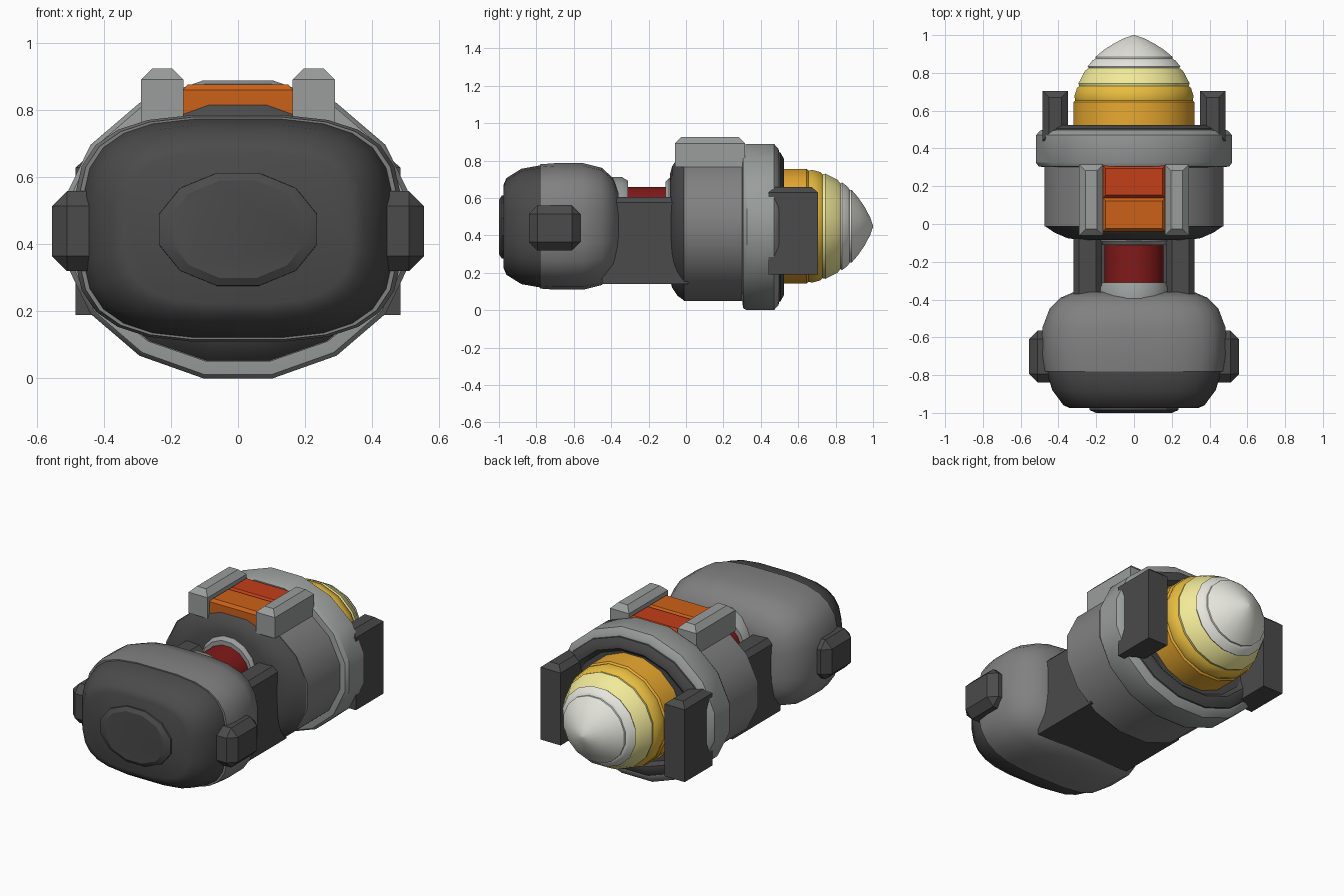
import bpy, bmesh, math

if "Cube" in bpy.data.objects:
    bpy.data.objects.remove(bpy.data.objects["Cube"])

CZ = 0.445  # height of the long axis


def material(name, rgb):
    m = bpy.data.materials.new(name)
    m.diffuse_color = (*rgb, 1)
    m.use_nodes = True
    m.node_tree.nodes["Principled BSDF"].inputs["Base Color"].default_value = m.diffuse_color
    return m


DARK = material("dark_grey", (0.07, 0.07, 0.07))
MID = material("mid_grey", (0.22, 0.22, 0.22))
LIGHT = material("light_grey", (0.32, 0.34, 0.33))
RED = material("deep_red", (0.22, 0.01, 0.01))
ORANGE = material("orange", (0.6, 0.12, 0.01))
RED_ORANGE = material("red_orange", (0.55, 0.05, 0.01))
AMBER = material("amber", (0.82, 0.40, 0.03))
GOLD = material("gold", (0.80, 0.50, 0.05))
PALE = material("pale_yellow", (0.88, 0.82, 0.32))
WHITE = material("warm_white", (0.80, 0.80, 0.74))


def finish(name, bm, mat, smooth=None):
    bmesh.ops.recalc_face_normals(bm, faces=bm.faces)
    me = bpy.data.meshes.new(name)
    bm.to_mesh(me)
    bm.free()
    ob = bpy.data.objects.new(name, me)
    bpy.context.collection.objects.link(ob)
    me.materials.append(mat)
    if smooth:
        bpy.ops.object.select_all(action='DESELECT')
        ob.select_set(True)
        bpy.context.view_layer.objects.active = ob
        bpy.ops.object.shade_smooth_by_angle(angle=math.radians(smooth))
    return ob


def loft(name, stations, mat, n=16, power=2, cz=CZ, smooth=35):
    """Skin (super)elliptic sections (y, rx, rz) along y; flats face the axes."""
    bm = bmesh.new()
    rings = []
    for y, rx, rz in stations:
        ring = []
        for i in range(n):
            a = 2 * math.pi * (i + 0.5) / n
            c, s = math.cos(a), math.sin(a)
            x = math.copysign(abs(c) ** (2 / power), c) * rx
            z = math.copysign(abs(s) ** (2 / power), s) * rz
            ring.append(bm.verts.new((x, y, cz + z)))
        rings.append(ring)
    for a, b in zip(rings, rings[1:]):
        for i in range(n):
            j = (i + 1) % n
            bm.faces.new((a[i], a[j], b[j], b[i]))
    bm.faces.new(rings[0])
    bm.faces.new(rings[-1])
    return finish(name, bm, mat, smooth)


def block(name, x, y, z, mat, chamfer=0.0, drop=0.0, mirror=False):
    """Box with a chamfered top: inset by chamfer over a height of drop."""
    bm = bmesh.new()
    levels = [(z[0], 0), (z[1] - drop, 0)] + ([(z[1], chamfer)] if drop else [])
    rings = []
    for h, c in levels:
        rings.append([bm.verts.new(p) for p in (
            (x[0] + c, y[0] + c, h), (x[1] - c, y[0] + c, h),
            (x[1] - c, y[1] - c, h), (x[0] + c, y[1] - c, h))])
    for a, b in zip(rings, rings[1:]):
        for i in range(4):
            j = (i + 1) % 4
            bm.faces.new((a[i], a[j], b[j], b[i]))
    bm.faces.new(rings[0])
    bm.faces.new(rings[-1])
    ob = finish(name, bm, mat)
    if mirror:
        ob.modifiers.new("mirror", 'MIRROR')
    return ob


# Front housing: dark cap, grey shell and end disc
loft("front_cap", [(-0.975, 0.34, 0.225), (-0.96, 0.375, 0.26), (-0.88, 0.435, 0.31),
                   (-0.78, 0.465, 0.328), (-0.76, 0.465, 0.328)],
     DARK, 24, 3.2, 0.448)
loft("front_shell", [(-0.78, 0.478, 0.334), (-0.70, 0.49, 0.34), (-0.55, 0.488, 0.34),
                     (-0.45, 0.45, 0.315), (-0.39, 0.39, 0.26), (-0.36, 0.32, 0.18)],
     MID, 24, 3.2, 0.448)
loft("front_disc", [(-0.96, 0.246, 0.175), (-0.985, 0.244, 0.174), (-1.0, 0.208, 0.151)],
     DARK, 12, smooth=25)

# Side knobs on the housing
knob = block("side_knob", (0.40, 0.555), (-0.84, -0.565), (0.32, 0.56), DARK, mirror=True)
bev = knob.modifiers.new("bevel", 'BEVEL')
bev.width, bev.segments = 0.045, 1

# Neck: red core with two collars, side rails and bottom plate
loft("neck_core", [(-0.40, 0.158, 0.158), (-0.05, 0.158, 0.158)], RED, cz=0.505)
loft("neck_collar_front", [(-0.40, 0.195, 0.205), (-0.34, 0.195, 0.205),
                           (-0.31, 0.18, 0.185)], LIGHT, cz=0.51)
loft("neck_collar_rear", [(-0.11, 0.175, 0.18), (-0.09, 0.19, 0.20),
                          (-0.05, 0.19, 0.20)], LIGHT, cz=0.51)
block("neck_rail", (0.17, 0.32), (-0.42, -0.04), (0.27, 0.605), DARK, 0.03, 0.03, True)
block("bottom_plate", (-0.32, 0.32), (-0.45, 0.01), (0.14, 0.30), DARK, 0.015, 0.015)

# Main barrel and its thick ring
loft("barrel_front", [(-0.085, 0.29, 0.29), (-0.075, 0.36, 0.33), (-0.045, 0.43, 0.375),
                      (-0.01, 0.482, 0.401)], DARK)
loft("barrel", [(-0.012, 0.484, 0.403), (0.34, 0.484, 0.403)], MID)
loft("barrel_ring", [(0.30, 0.48, 0.40), (0.305, 0.515, 0.442), (0.325, 0.53, 0.4537),
                     (0.47, 0.53, 0.4537), (0.495, 0.505, 0.425), (0.50, 0.48, 0.40)], LIGHT)
loft("ring_lip", [(0.48, 0.495, 0.415), (0.505, 0.49, 0.405), (0.525, 0.46, 0.37),
                  (0.525, 0.42, 0.345), (0.505, 0.39, 0.325)], DARK)

# Stepped nose at the back, bands from amber to white
bands = [
    ("nose_band_amber", AMBER, [(0.48, 0.327), (0.645, 0.327), (0.66, 0.312)]),
    ("nose_band_gold", GOLD, [(0.65, 0.316), (0.675, 0.322), (0.72, 0.308), (0.735, 0.29)]),
    ("nose_band_pale", PALE, [(0.725, 0.295), (0.745, 0.30), (0.81, 0.265), (0.83, 0.24)]),
    ("nose_band_white", WHITE, [(0.82, 0.24), (0.835, 0.25), (0.865, 0.225), (0.875, 0.208)]),
    ("nose_tip", WHITE, [(0.87, 0.208), (0.885, 0.208), (0.92, 0.165), (0.955, 0.11),
                         (0.985, 0.05), (1.0, 0.004)]),
]
for name, mat, profile in bands:
    loft(name, [(y, r, r * 0.955) for y, r in profile], mat, cz=0.449)

# Rear fins beside the nose
block("rear_fin", (0.35, 0.485), (0.44, 0.705), (0.19, 0.66), DARK, 0.035, 0.03, True)

# Top rails with the two coloured blocks between them
block("top_rail", (0.163, 0.29), (-0.06, 0.315), (0.765, 0.925), LIGHT, 0.033, 0.033, True)
block("top_block_front", (-0.165, 0.165), (-0.04, 0.138), (0.77, 0.878), ORANGE, 0.015, 0.017)
block("top_block_rear", (-0.165, 0.165), (0.138, 0.31), (0.77, 0.878), RED_ORANGE, 0.015, 0.017)
